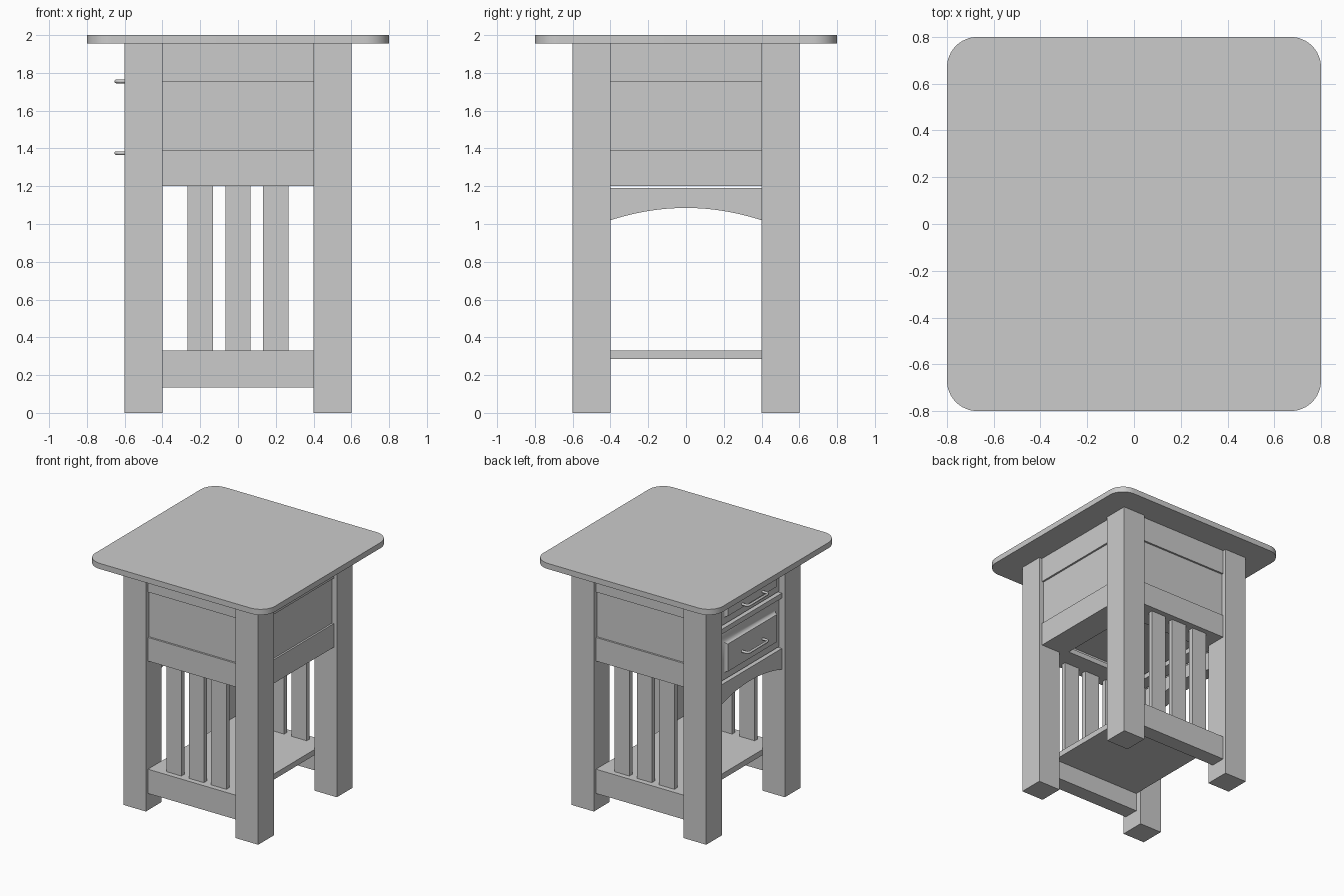
import bpy, bmesh, math
from mathutils import Vector

cube = bpy.data.objects.get("Cube")
if cube:
    bpy.data.objects.remove(cube, do_unlink=True)

GREY = (0.6, 0.6, 0.6, 1)
mat = bpy.data.materials.new("plain grey")
mat.use_nodes = True
mat.diffuse_color = GREY
mat.node_tree.nodes["Principled BSDF"].inputs["Base Color"].default_value = GREY


def finish(name, bm, smooth=False):
    bmesh.ops.recalc_face_normals(bm, faces=bm.faces)
    mesh = bpy.data.meshes.new(name)
    bm.to_mesh(mesh)
    bm.free()
    mesh.materials.append(mat)
    obj = bpy.data.objects.new(name, mesh)
    bpy.context.collection.objects.link(obj)
    if smooth:
        bpy.ops.object.select_all(action='DESELECT')
        obj.select_set(True)
        bpy.context.view_layer.objects.active = obj
        bpy.ops.object.shade_smooth_by_angle(angle=math.radians(30))
    return obj


def box(name, x, y, z):
    """Box given by its (low, high) extent on each axis."""
    bm = bmesh.new()
    bmesh.ops.create_cube(bm, size=1)
    for v in bm.verts:
        v.co = Vector([lo + (c + 0.5) * (hi - lo) for c, (lo, hi) in zip(v.co, (x, y, z))])
    return finish(name, bm)


def prism(name, points, offset, smooth=True):
    """Flat outline extruded along an offset."""
    bm = bmesh.new()
    face = bm.faces.new([bm.verts.new(p) for p in points])
    new = bmesh.ops.extrude_face_region(bm, geom=[face])["geom"]
    bmesh.ops.translate(bm, verts=[g for g in new if isinstance(g, bmesh.types.BMVert)], vec=offset)
    return finish(name, bm, smooth)


def span(side, a, b):
    return tuple(sorted((side * a, side * b)))


LEG, INNER = 0.6, 0.4
FACE, BACK = 0.573, 0.45        # outer and inner planes of the rails
PANEL = 0.558
TOP_Z, SHELF_Z = 1.955, 0.33
WIDE = (-INNER, INNER)

# Table top with rounded corners
R, HALF = 0.13, 0.8
outline = []
for quarter in range(4):
    centre = math.radians(45 + 90 * quarter)
    cx = math.copysign(HALF - R, math.cos(centre))
    cy = math.copysign(HALF - R, math.sin(centre))
    for i in range(13):
        a = math.radians(90 * quarter + 7.5 * i)
        outline.append((cx + R * math.cos(a), cy + R * math.sin(a), TOP_Z))
prism("table_top", outline, (0, 0, 2 - TOP_Z))

# Legs
for sx, ns in ((-1, "right"), (1, "left")):
    for sy, nf in ((-1, "front"), (1, "back")):
        box(f"{nf}_{ns}_leg", span(sx, INNER, LEG), span(sy, INNER, LEG), (0, TOP_Z))

# Closed sides: upper rail, recessed panel, lower apron rail
BANDS = (("upper_rail", FACE, 1.755, TOP_Z), ("panel", PANEL, 1.39, 1.755),
         ("apron_rail", FACE, 1.2, 1.39))
for part, out, z0, z1 in BANDS:
    for sy, nf in ((-1, "front"), (1, "back")):
        box(f"{nf}_{part}", WIDE, span(sy, BACK, out), (z0, z1))
    box(f"left_{part}", (BACK, out), WIDE, (z0, z1))

# Slatted lower sides
for sy, nf in ((-1, "front"), (1, "back")):
    box(f"{nf}_bottom_rail", WIDE, span(sy, BACK, FACE), (0.135, SHELF_Z))
    for i in (-1, 0, 1):
        x = i * 0.2
        box(f"{nf}_slat", (x - 0.067, x + 0.067), span(sy, 0.492, 0.53), (SHELF_Z, 1.2))

# Shelf
box("shelf", WIDE, (-BACK, BACK), (0.285, SHELF_Z))

# Arched rail under the drawers
arch = [(-FACE, -INNER, 1.19), (-FACE, INNER, 1.19)]
for i in range(25):
    t = 1 - i / 12
    arch.append((-FACE, INNER * t, 1.085 - 0.065 * t * t))
prism("arched_rail", arch, (FACE - BACK, 0, 0))

# Rails above and between the drawers
box("drawer_top_rail", (-FACE, -BACK), WIDE, (1.875, TOP_Z))
box("drawer_divider", (-FACE, -BACK), WIDE, (1.595, 1.635))

# Open frames that carry the drawers
for part, z0 in (("lower", 1.2), ("middle", 1.595)):
    z = (z0, z0 + 0.04)
    for s in (-1, 1):
        box(f"{part}_frame_runner", (-BACK, BACK), span(s, 0.35, BACK), z)
        box(f"{part}_frame_crosspiece", span(s, 0.35, BACK), (-0.35, 0.35), z)


def drawer_front(name, z0, z1):
    """Slab whose raised centre rises through a hollow curved border."""
    rings = [(0, -0.46), (0, -0.55)]
    for i in range(7):
        a = math.radians(15 * i)
        rings.append((0.015 + 0.065 * math.sin(a), -0.555 - 0.03 * (1 - math.cos(a))))
    rings.append((0.082, -0.592))
    bm = bmesh.new()
    loops = []
    for inset, x in rings:
        y, lo, hi = 0.395 - inset, z0 + inset, z1 - inset
        loops.append([bm.verts.new((x, *p)) for p in ((-y, lo), (y, lo), (y, hi), (-y, hi))])
    for a, b in zip(loops, loops[1:]):
        for i in range(4):
            j = (i + 1) % 4
            bm.faces.new((a[i], a[j], b[j], b[i]))
    bm.faces.new(loops[0])
    bm.faces.new(loops[-1])
    finish(name, bm, True)


def handle(name, z):
    """Bent round bar standing out from the drawer."""
    curve = bpy.data.curves.new(name, 'CURVE')
    curve.dimensions = '3D'
    curve.bevel_depth = 0.01
    curve.bevel_resolution = 2
    curve.use_fill_caps = True
    path = [(-0.585, -0.13), (-0.625, -0.13), (-0.638, -0.125), (-0.645, -0.11)]
    path += [(x, -y) for x, y in reversed(path)]
    spline = curve.splines.new('POLY')
    spline.points.add(len(path) - 1)
    for point, (x, y) in zip(spline.points, path):
        point.co = (x, y, z, 1)
    curve.materials.append(mat)
    bpy.context.collection.objects.link(bpy.data.objects.new(name, curve))


# Drawers: front, open box and handle
for part, z0, z1, grip in (("lower", 1.2, 1.585, 1.375), ("upper", 1.645, 1.87, 1.755)):
    drawer_front(f"{part}_drawer_front", z0, z1)
    low, high = z0 + 0.045, z1 - 0.03
    box(f"{part}_drawer_bottom", (-0.46, 0.42), (-0.36, 0.36), (low + 0.015, low + 0.03))
    for s in (-1, 1):
        box(f"{part}_drawer_side", (-0.46, 0.42), span(s, 0.36, 0.385), (low, high))
    box(f"{part}_drawer_back", (0.395, 0.42), (-0.36, 0.36), (low, high))
    handle(f"{part}_drawer_handle", grip)
